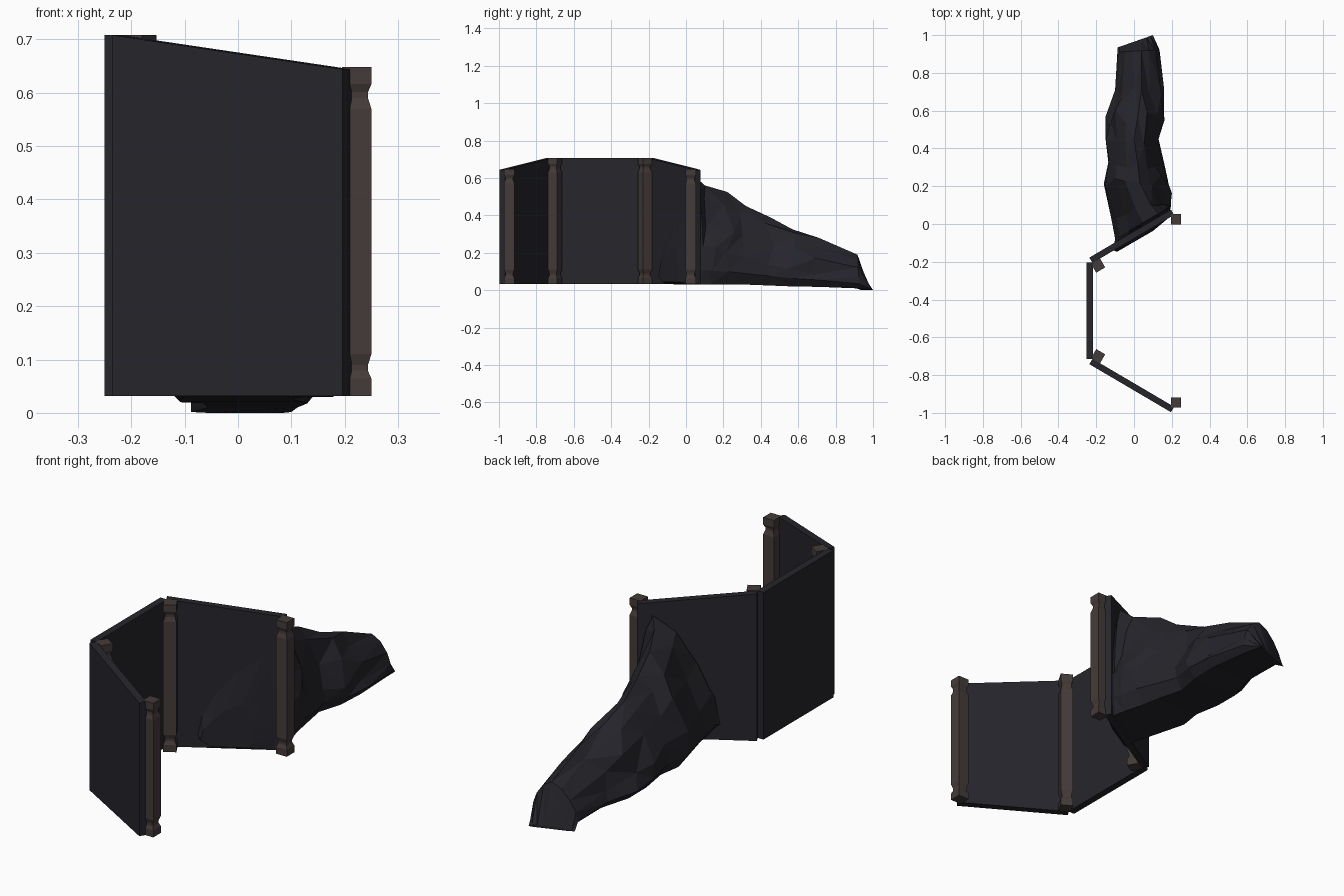
import bpy, bmesh, math, random
from mathutils import Vector

if "Cube" in bpy.data.objects:
    bpy.data.objects.remove(bpy.data.objects["Cube"])

random.seed(4)


def material(name, rgb):
    m = bpy.data.materials.new(name)
    m.diffuse_color = (*rgb, 1)
    m.use_nodes = True
    m.node_tree.nodes["Principled BSDF"].inputs["Base Color"].default_value = m.diffuse_color
    return m


SLATE = material("slate", (0.019, 0.019, 0.025))
WOOD = material("dark_wood", (0.058, 0.044, 0.040))
ROCK = material("dark_rock", (0.018, 0.018, 0.024))
MID_Y, BASE = -0.46, 0.032


def finish(name, bm, mat):
    bmesh.ops.recalc_face_normals(bm, faces=bm.faces)
    mesh = bpy.data.meshes.new(name)
    bm.to_mesh(mesh)
    bm.free()
    mesh.materials.append(mat)
    obj = bpy.data.objects.new(name, mesh)
    bpy.context.collection.objects.link(obj)
    return obj


def loft(bm, rings):
    """Skin a list of equal closed rings and cap both ends."""
    rows = [[bm.verts.new(p) for p in r] for r in rings]
    n = len(rows[0])
    for a, b in zip(rows, rows[1:]):
        for i in range(n):
            j = (i + 1) % n
            bm.faces.new((a[i], a[j], b[j], b[i]))
    bm.faces.new(rows[0])
    bm.faces.new(rows[-1])


def panel(name, a, b, za, zb, thick=0.033):
    """Upright board from a to b with a top edge sloping from za to zb."""
    a, b = Vector((*a, 0)), Vector((*b, 0))
    d = (b - a).normalized()
    off = Vector((-d.y, d.x, 0)) * thick / 2
    rings = []
    for p, top in ((a, za), (b, zb)):
        lo, hi = Vector((0, 0, BASE)), Vector((0, 0, top))
        rings.append([p - off + lo, p + off + lo, p + off + hi, p - off + hi])
    bm = bmesh.new()
    loft(bm, rings)
    return finish(name, bm, SLATE)


def post(name, x, y, top, angle):
    """Square post with a notched neck near each end."""
    w, neck = 0.0275, 0.021
    low = [(0, w), (0.032, w), (0.047, neck), (0.058, neck), (0.078, w)]
    profile = [(BASE + h, r) for h, r in low]
    profile += [(top - h, r) for h, r in reversed(low)]
    rings = []
    for z, r in profile:
        rings.append([(x + r * math.sqrt(2) * math.cos(angle + math.radians(45 + 90 * i)),
                       y + r * math.sqrt(2) * math.sin(angle + math.radians(45 + 90 * i)), z)
                      for i in range(4)])
    bm = bmesh.new()
    loft(bm, rings)
    return finish(name, bm, WOOD)


# Three-sided screen: centre panel and two mirrored wings with posts
panel("centre_panel", (-0.234, MID_Y - 0.255), (-0.234, MID_Y + 0.255), 0.708, 0.708)
for s, side in ((-1, "front"), (1, "rear")):
    panel(side + "_wing_panel", (-0.228, MID_Y + s * 0.268), (0.204, MID_Y + s * 0.522), 0.708, 0.644)
    post(side + "_inner_post", -0.190, MID_Y + s * 0.24, 0.708, s * math.radians(30))
    post(side + "_end_post", 0.2225, MID_Y + s * 0.485, 0.648, 0)

# Rock spur: sections as (y, x min, x max, ridge x, z bottom, z top, shear)
sections = [
    (-0.095, -0.09, 0.10, 0.06, 0.045, 0.24, 0.58),
    (-0.075, -0.11, 0.18, 0.13, 0.035, 0.46, 0.58),
    (-0.020, -0.10, 0.195, 0.13, 0.030, 0.60, 0.58),
    (0.070, -0.12, 0.195, 0.09, 0.030, 0.56, 0.35),
    (0.220, -0.16, 0.18, 0.03, 0.030, 0.525, 0.05),
    (0.320, -0.135, 0.16, 0.02, 0.030, 0.45, 0),
    (0.450, -0.15, 0.13, 0.00, 0.025, 0.39, 0),
    (0.570, -0.15, 0.16, 0.02, 0.020, 0.325, 0),
    (0.710, -0.10, 0.16, 0.04, 0.018, 0.28, 0),
    (0.915, -0.088, 0.135, 0.04, 0.010, 0.19, 0.05),
    (0.965, -0.088, 0.10, 0.04, 0.000, 0.012, 0.35),
]
# Half-section shape: sideways fraction from the ridge, height fraction
outline = [(-0.75, 0), (-1, 0.14), (-0.92, 0.38), (-0.68, 0.64), (-0.36, 0.88), (0, 1),
           (0.42, 0.87), (0.78, 0.62), (0.96, 0.36), (1, 0.14), (0.75, 0)]
rings = []
for k, (y, x0, x1, ridge, z0, z1, shear) in enumerate(sections):
    ring = []
    for u, v in outline:
        x = ridge + (u * (ridge - x0) if u < 0 else u * (x1 - ridge))
        z = z0 + v * (z1 - z0)
        dy = 0
        if 2 < k < 9 and 0.2 < v < 0.95:
            x += random.uniform(-0.018, 0.012) * (1 if u > 0 else -1)
            z += random.uniform(-0.03, 0.02)
            dy = random.uniform(-0.035, 0.035)
        ring.append((x, y + shear * x + dy, z))
    rings.append(ring)
bm = bmesh.new()
loft(bm, rings)
bmesh.ops.triangulate(bm, faces=bm.faces)
finish("rock_spur", bm, ROCK)
